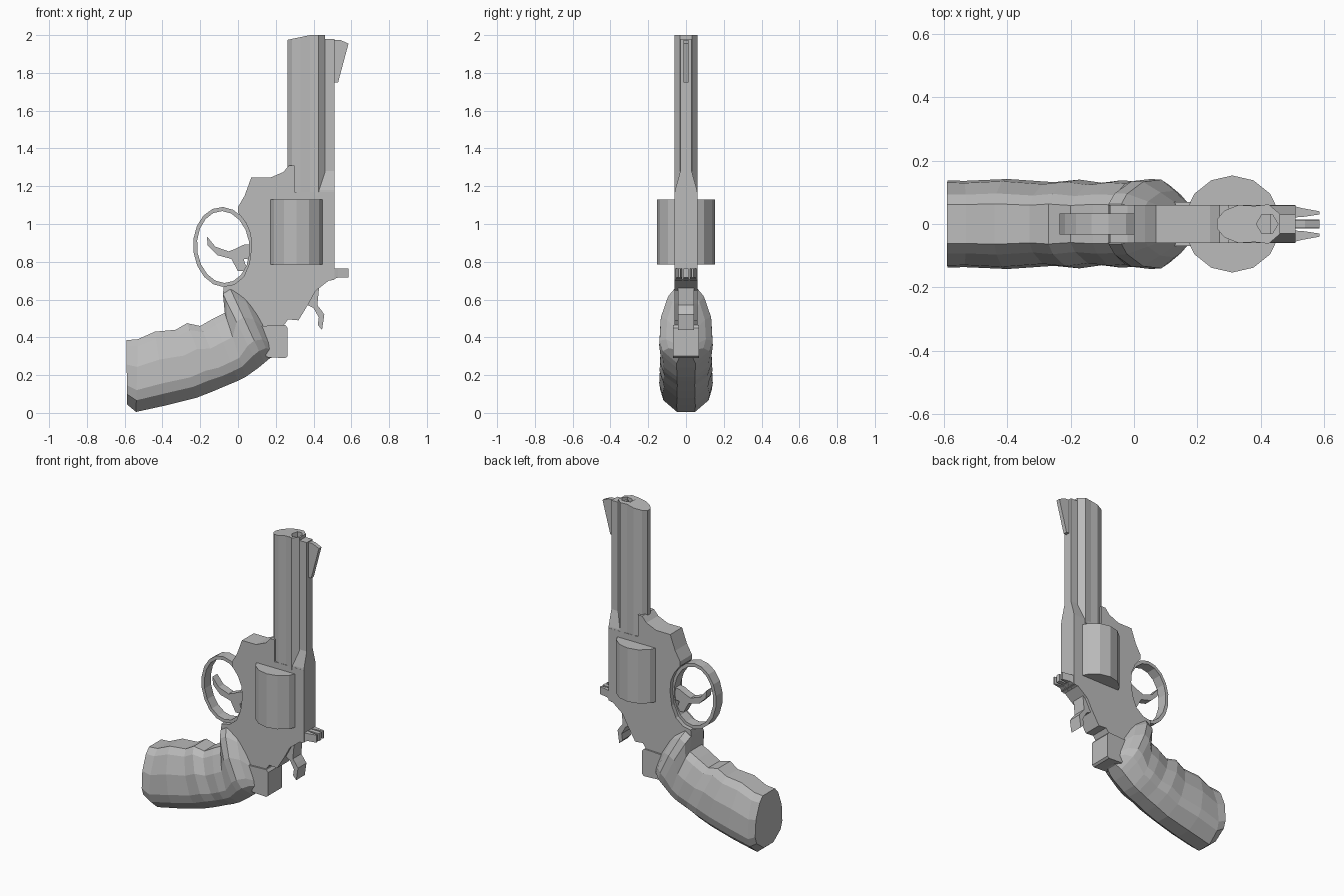
import bpy, bmesh, math

metal = bpy.data.materials.new("grey_metal")
metal.diffuse_color = (0.5, 0.5, 0.5, 1)


def finish(name, bm):
    bmesh.ops.recalc_face_normals(bm, faces=bm.faces[:])
    mesh = bpy.data.meshes.new(name)
    bm.to_mesh(mesh)
    bm.free()
    mesh.materials.append(metal)
    ob = bpy.data.objects.new(name, mesh)
    bpy.context.collection.objects.link(ob)
    return ob


def loft(name, rings):
    """Skin closed rings of equal length and cap both ends."""
    bm = bmesh.new()
    vs = [[bm.verts.new(p) for p in r] for r in rings]
    n = len(vs[0])
    for a, b in zip(vs, vs[1:]):
        for i in range(n):
            j = (i + 1) % n
            bm.faces.new((a[i], a[j], b[j], b[i]))
    bm.faces.new(vs[0])
    bm.faces.new(vs[-1])
    return finish(name, bm)


def plate(name, outline, y0, y1):
    """Side outline (x, z) extruded from y0 to y1."""
    return loft(name, [[(x, y, z) for x, z in outline] for y in (y0, y1)])


def prism(name, x, r, z0, z1, sides, turn=0.0):
    ang = [turn + 2 * math.pi * i / sides for i in range(sides)]
    return loft(name, [[(x + r * math.cos(a), r * math.sin(a), z) for a in ang]
                       for z in (z0, z1)])


# Frame with the curved edge behind the trigger opening
plate("frame", [
    (0.30, 1.31), (0.27, 1.31), (0.24, 1.275), (0.17, 1.245), (0.07, 1.245),
    (0.035, 1.15), (0.0, 1.09), (0.0, 1.06), (0.04, 1.01), (0.066, 0.95),
    (0.072, 0.88), (0.06, 0.79), (0.03, 0.72), (-0.02, 0.68), (-0.075, 0.67),
    (-0.08, 0.63), (0.0, 0.5), (0.17, 0.45), (0.24, 0.46), (0.265, 0.495),
    (0.32, 0.49), (0.375, 0.58), (0.41, 0.645), (0.48, 0.70), (0.51, 0.705),
    (0.51, 1.17), (0.30, 1.17)], -0.06, 0.06)

# Heel of the frame behind the grip
plate("frame_heel", [(0.12, 0.46), (0.25, 0.465), (0.263, 0.45), (0.263, 0.30),
                     (0.25, 0.29), (0.15, 0.295)], -0.07, 0.07)

# Rotating cylinder
prism("cylinder", 0.31, 0.153, 0.785, 1.13, 14, math.pi / 2)

# Barrel with a slanted muzzle
half = [(0.262, 0.015), (0.285, 0.042), (0.33, 0.06), (0.38, 0.057),
        (0.425, 0.062), (0.46, 0.032)]
section = half + [(x, -y) for x, y in reversed(half)]
barrel = loft("barrel", [
    [(x, y, 1.15) for x, y in section],
    [(x, y, 1.975 + 0.025 * min(1, (x - 0.262) / 0.12)) for x, y in section]])
bore = prism("bore_cutter", 0.42, 0.034, 1.80, 2.1, 6)
bore.hide_render = True
bore.hide_viewport = True
cut = barrel.modifiers.new("bore", 'BOOLEAN')
cut.operation = 'DIFFERENCE'
cut.object = bore

# Sighting rib flaring into the frame
loft("barrel_rib", [[(0.43, -w, z), (0.51, -w, z), (0.51, w, z), (0.43, w, z)]
                    for z, w in ((1.16, 0.06), (1.18, 0.058), (1.28, 0.03), (1.98, 0.03))])

# Sights
plate("front_sight", [(0.50, 1.975), (0.54, 1.975), (0.585, 1.955),
                      (0.53, 1.75), (0.50, 1.75)], -0.013, 0.013)
rear = [(0.49, 0.765), (0.585, 0.765), (0.585, 0.717), (0.53, 0.717), (0.49, 0.70)]
plate("rear_sight_center", rear, -0.014, 0.014)
for s, side in ((1, "left"), (-1, "right")):
    loft("rear_sight_" + side, [
        [(x, s * a, z), (x, s * b, z), (x, s * b, z + h), (x, s * a, z + h)]
        for x, a, b, z, h in ((0.49, 0.02, 0.06, 0.70, 0.065),
                              (0.53, 0.022, 0.05, 0.717, 0.048),
                              (0.585, 0.03, 0.04, 0.717, 0.048))])

# Hammer
plate("hammer", [(0.36, 0.62), (0.43, 0.67), (0.42, 0.57), (0.44, 0.545), (0.457, 0.52),
                 (0.445, 0.44), (0.422, 0.465), (0.428, 0.505), (0.40, 0.555),
                 (0.37, 0.57)], -0.043, 0.043)

# Trigger guard ring
bm = bmesh.new()
N = 18
ring = []
for i in range(N):
    a = 2 * math.pi * i / N
    c, s = math.cos(a), math.sin(a)
    ring.append([bm.verts.new((-0.078 + rx * c - 0.03 * s, y, 0.878 + rz * s + 0.03 * c))
                 for rx, rz, y in ((0.157, 0.21, -0.033), (0.157, 0.21, 0.033),
                                   (0.136, 0.188, 0.033), (0.136, 0.188, -0.033))])
for i in range(N):
    p, q = ring[i], ring[(i + 1) % N]
    for k in range(4):
        m = (k + 1) % 4
        bm.faces.new((p[k], p[m], q[m], q[k]))
bmesh.ops.translate(bm, verts=bm.verts[:], vec=(0, 0, 0))
finish("trigger_guard", bm)

# Trigger
plate("trigger", [(-0.165, 0.935), (-0.12, 0.88), (-0.05, 0.855), (-0.01, 0.87),
                  (0.03, 0.89), (0.09, 0.895), (0.09, 0.81), (0.03, 0.815),
                  (0.05, 0.75), (0.0, 0.75), (-0.035, 0.815), (-0.11, 0.835),
                  (-0.16, 0.885)], -0.025, 0.025)

# Grip with finger grooves: top point, bottom point, half width
stations = [
    (-0.59, 0.385, -0.588, 0.045, 0.138), (-0.53, 0.39, -0.54, 0.005, 0.136),
    (-0.44, 0.43, -0.38, 0.04, 0.142), (-0.33, 0.44, -0.22, 0.08, 0.132),
    (-0.27, 0.475, -0.13, 0.115, 0.140), (-0.20, 0.46, -0.06, 0.145, 0.130),
    (-0.13, 0.50, 0.0, 0.17, 0.138), (-0.07, 0.53, 0.04, 0.19, 0.134),
    (-0.08, 0.63, 0.11, 0.24, 0.142), (-0.04, 0.655, 0.14, 0.265, 0.140),
    (0.03, 0.62, 0.17, 0.29, 0.105), (0.10, 0.55, 0.19, 0.295, 0.068)]
shape = [(0, 0.45), (0.10, 0.68), (0.38, 0.95), (0.70, 1.0), (0.84, 0.88), (1, 0.35)]
shape += [(t, -w) for t, w in reversed(shape)]
loft("grip", [[(tx + (bx - tx) * t, w * k, tz + (bz - tz) * t) for t, k in shape]
              for tx, tz, bx, bz, w in stations])
